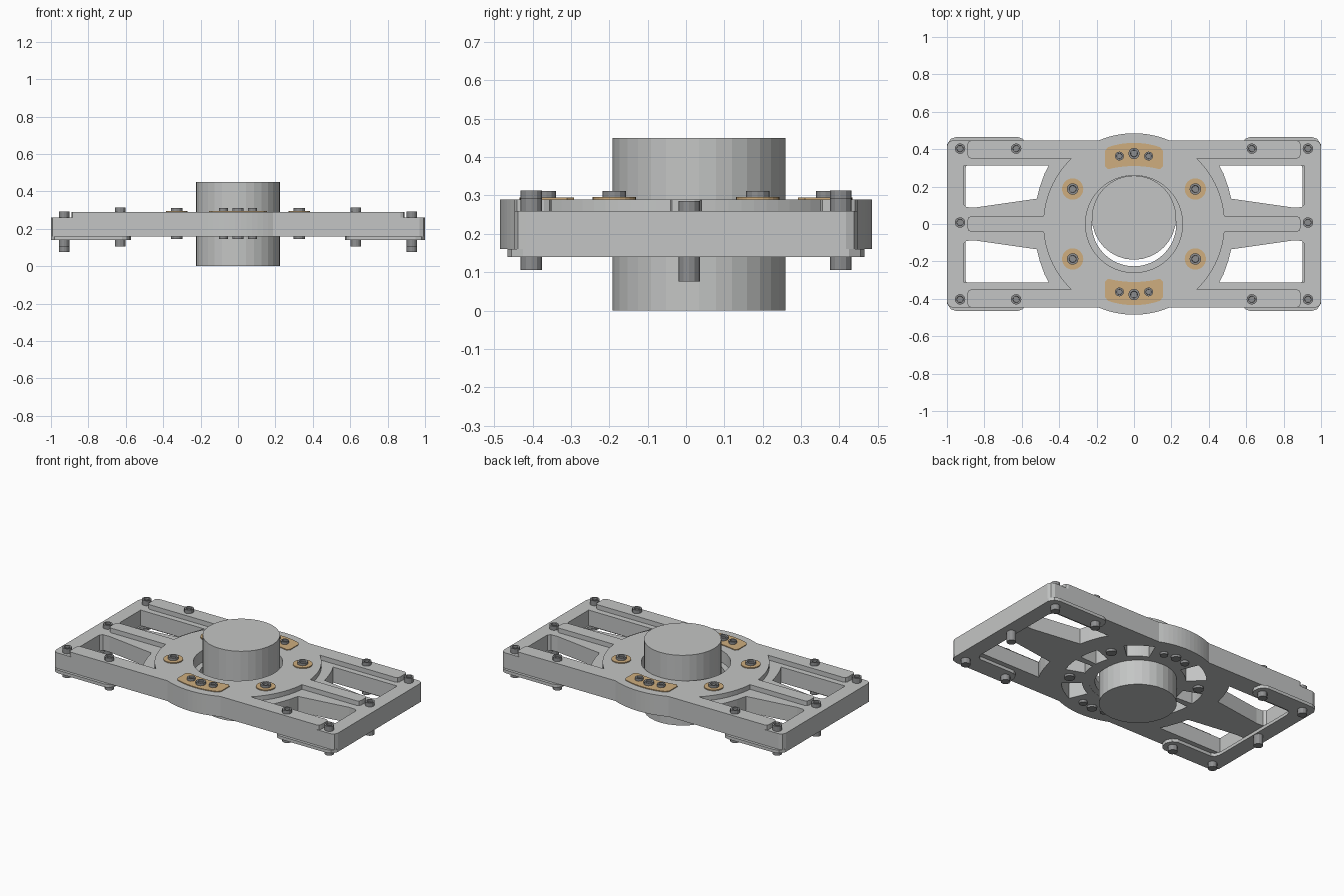
import bpy, bmesh, math
from mathutils import Vector

if "Cube" in bpy.data.objects:
    bpy.data.objects.remove(bpy.data.objects["Cube"])


def material(name, rgb):
    m = bpy.data.materials.new(name)
    m.diffuse_color = (*rgb, 1)
    m.use_nodes = True
    m.node_tree.nodes["Principled BSDF"].inputs["Base Color"].default_value = m.diffuse_color
    return m


GREY = material("light_grey", (0.55, 0.56, 0.555))
DARK = material("bolt_grey", (0.27, 0.275, 0.28))
TAN = material("tan_shim", (0.62, 0.42, 0.21))


def finish(name, bm, mat):
    bmesh.ops.recalc_face_normals(bm, faces=bm.faces)
    me = bpy.data.meshes.new(name)
    bm.to_mesh(me)
    bm.free()
    me.materials.append(mat)
    ob = bpy.data.objects.new(name, me)
    bpy.context.collection.objects.link(ob)
    return ob


def prism(name, loops, z0, z1, mat):
    """Extrude an outline (first loop) with holes (other loops)."""
    bm = bmesh.new()
    for loop in loops:
        vs = [bm.verts.new((x, y, z0)) for x, y in loop]
        for i, v in enumerate(vs):
            bm.edges.new((v, vs[(i + 1) % len(vs)]))
    bmesh.ops.triangle_fill(bm, use_beauty=True, use_dissolve=False,
                            edges=bm.edges[:], normal=(0, 0, 1))
    r = bmesh.ops.extrude_face_region(bm, geom=bm.faces[:])
    top = [e for e in r["geom"] if isinstance(e, bmesh.types.BMVert)]
    bmesh.ops.translate(bm, verts=top, vec=(0, 0, z1 - z0))
    return finish(name, bm, mat)


def arc(r, a0, a1, n, cx=0, cy=0):
    return [(cx + r * math.cos(math.radians(a0 + (a1 - a0) * i / n)),
             cy + r * math.sin(math.radians(a0 + (a1 - a0) * i / n))) for i in range(n + 1)]


def circle(r, n=48, cx=0, cy=0):
    return arc(r, 0, 360, n, cx, cy)[:-1]


def mirror4(q):
    """Closed outline from the points of one quadrant."""
    r = q[::-1]
    return (q + [(-x, y) for x, y in r] + [(-x, -y) for x, y in q] + [(x, -y) for x, y in r])


def flips(loop):
    return [[(sx * x, sy * y) for x, y in loop] for sx in (1, -1) for sy in (1, -1)]


def sector(r0, r1, a0, a1):
    return arc(r0, a0, a1, 8) + arc(r1, a1, a0, 8)


HUB, EDGE = 0.485, 0.447
a_edge = math.degrees(math.asin(EDGE / HUB))
bulge = arc(HUB, a_edge, 88, 6)

# main plate with windows, centre bore and underside pockets
outline = mirror4([(1, 0.417)] + [(0.991, 0.438), (0.97, EDGE)] + bulge)
window = [(0.91, 0.313), (0.455, 0.313), (0.478, 0.27), (0.503, 0.2), (0.52, 0.135),
          (0.80, 0.095), (0.85, 0.088), (0.895, 0.09), (0.91, 0.105)]
pockets = flips(sector(0.30, 0.42, 42, 67)) + flips(sector(0.30, 0.42, 3, 20))
prism("main_plate", [outline, circle(0.26)] + flips(window) + pockets, 0.16, 0.26, GREY)

# raised hub and stiffening ribs in one layer
a_mid = math.degrees(math.asin(0.042 / HUB))
a_rib = math.degrees(math.asin(0.35 / HUB))
raised = mirror4([(0.89, 0.022), (0.884, 0.036), (0.87, 0.042)]
                 + arc(HUB, a_mid, a_rib, 10)
                 + [(0.87, 0.35), (0.884, 0.356), (0.89, 0.37),
                    (0.89, 0.427), (0.884, 0.441), (0.87, EDGE)] + bulge)
prism("raised_hub_and_ribs", [raised, circle(0.26)], 0.26, 0.29, GREY)

# lip inside the bore
prism("bore_lip", [circle(0.262), circle(0.226)], 0.161, 0.215, GREY)

# loose central drum
prism("centre_drum", [circle(0.225, 32, 0, 0.034)], 0, 0.45, GREY)

# C-shaped foot pads under each end
half = [(0.90, 0.30), (0.89, 0.33), (0.87, 0.345), (0.62, 0.345), (0.59, 0.36), (0.573, 0.395),
        (0.578, 0.43), (0.595, 0.455), (0.62, 0.465), (0.95, 0.465), (0.98, 0.455), (1, 0.425)]
c_pad = half + [(x, -y) for x, y in half[::-1]]
for side, s in (("right", 1), ("left", -1)):
    prism("foot_pad_" + side, [[(s * x, y) for x, y in c_pad]], 0.14, 0.16, GREY)

# curved shims under the bolt triples
xs = [-0.14 + 0.028 * i for i in range(11)]
shim = ([(x, 0.31 - 0.9 * x * x) for x in xs] + [(0.155, 0.31), (0.155, 0.39)]
        + [(x, 0.434 - 1.2 * x * x) for x in xs[::-1]] + [(-0.155, 0.39), (-0.155, 0.31)])
for side, s in (("back", 1), ("front", -1)):
    prism("shim_" + side, [[(x, s * y) for x, y in shim]], 0.289, 0.295, TAN)


def bolt(name, x, y, r, z0, z1):
    """Round bolt with a sunken socket in its head."""
    bm = bmesh.new()
    bmesh.ops.create_cone(bm, cap_ends=True, segments=12, radius1=r, radius2=r, depth=z1 - z0)
    bmesh.ops.translate(bm, verts=bm.verts[:], vec=Vector((x, y, (z0 + z1) / 2)))
    bm.normal_update()
    top = [f for f in bm.faces if f.normal.z > 0.9]
    bmesh.ops.inset_individual(bm, faces=top, thickness=r * 0.38, depth=0)
    bmesh.ops.inset_individual(bm, faces=top, thickness=0.001, depth=-0.01)
    finish(name, bm, DARK)


for sx in (-1, 1):
    # end bolts
    bolt("end_middle_bolt", sx * 0.93, 0.008, 0.028, 0.075, 0.285)
    for sy in (-1, 1):
        bolt("corner_bolt", sx * 0.93, sy * 0.403, 0.028, 0.105, 0.292)
        bolt("side_bolt", sx * 0.63, sy * 0.403, 0.028, 0.105, 0.313)
        # hub bolts on round washers
        prism("hub_washer", [circle(0.057, 24, sx * 0.328, sy * 0.187)], 0.289, 0.296, TAN)
        bolt("hub_bolt", sx * 0.328, sy * 0.187, 0.031, 0.145, 0.311)
        bolt("shim_outer_bolt", sx * 0.078, sy * 0.363, 0.024, 0.145, 0.311)
for sy in (-1, 1):
    bolt("shim_middle_bolt", 0, sy * 0.377, 0.03, 0.145, 0.311)
